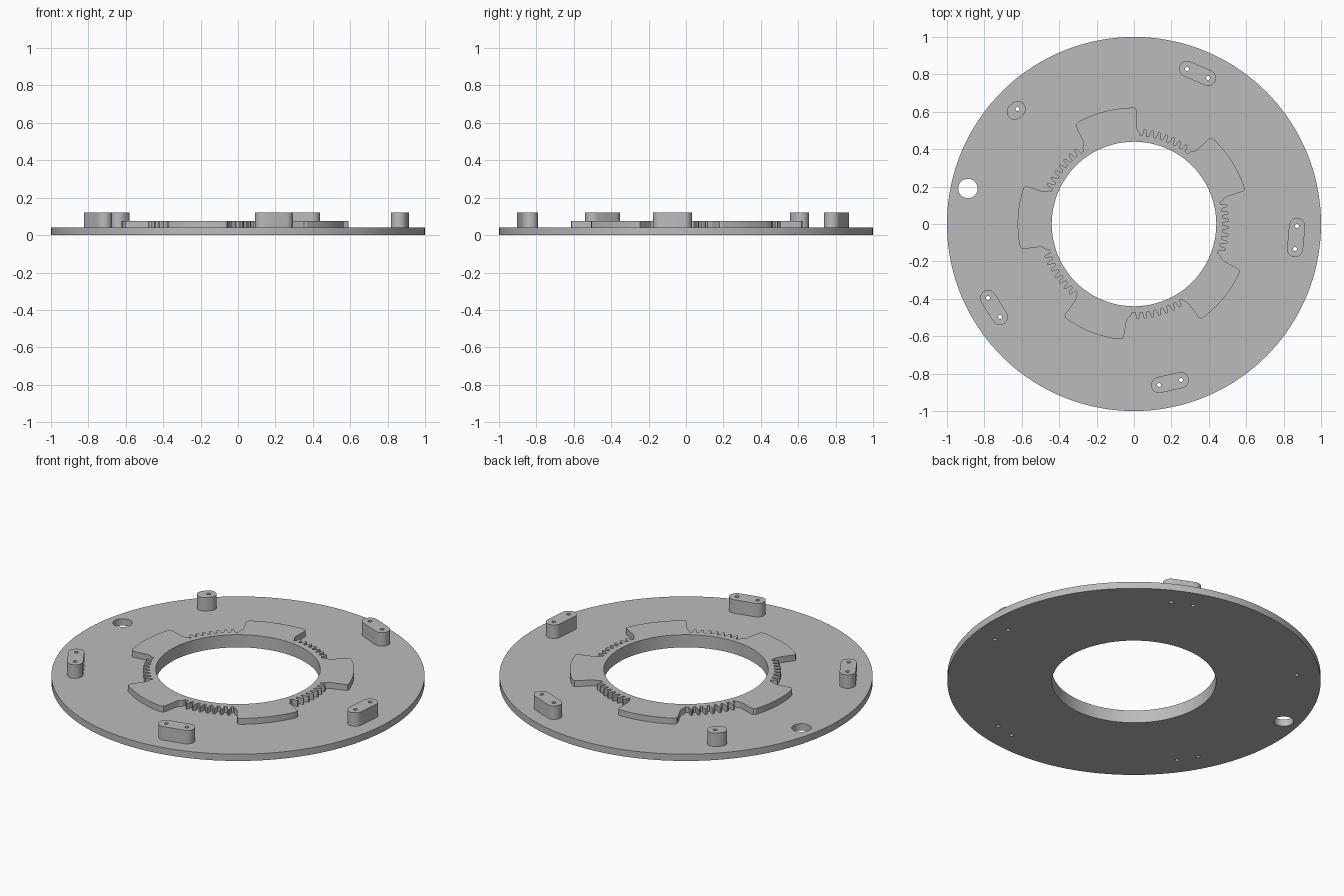
import bpy, bmesh
from math import sin, cos, pi, radians, atan2
from mathutils import Vector

old = bpy.data.objects.get("Cube")
if old:
    bpy.data.objects.remove(old, do_unlink=True)

grey = bpy.data.materials.new("plain_grey")
grey.use_nodes = True
GREY = (0.5, 0.5, 0.5, 1)
grey.diffuse_color = GREY
grey.node_tree.nodes["Principled BSDF"].inputs["Base Color"].default_value = GREY

PLATE_TOP, RING_TOP, POST_TOP = 0.04, 0.075, 0.12
BORE, PIN, POST_R = 0.44, 0.011, 0.043


def polar(deg, r):
    return (r * cos(radians(deg)), r * sin(radians(deg)))


def circle(c, r, n):
    return [(c[0] + r * cos(2 * pi * i / n), c[1] + r * sin(2 * pi * i / n)) for i in range(n)]


def capsule(a, b, r, n=12):
    """Outline of a slot shape around the segment a-b."""
    ang = atan2(b[1] - a[1], b[0] - a[0])
    pts = []
    for c, start in ((b, ang - pi / 2), (a, ang + pi / 2)):
        pts += [(c[0] + r * cos(start + pi * i / n), c[1] + r * sin(start + pi * i / n))
                for i in range(n + 1)]
    return pts


def extrude_outline(name, loops, z0, z1):
    """Solid from an outer loop and any hole loops."""
    cu = bpy.data.curves.new(name, 'CURVE')
    cu.dimensions, cu.fill_mode = '2D', 'BOTH'
    cu.extrude = (z1 - z0) / 2
    for loop in loops:
        sp = cu.splines.new('POLY')
        sp.points.add(len(loop) - 1)
        for p, (x, y) in zip(sp.points, loop):
            p.co = (x, y, 0, 1)
        sp.use_cyclic_u = True
    tmp = bpy.data.objects.new(name + "_outline", cu)
    bpy.context.collection.objects.link(tmp)
    bpy.context.view_layer.update()
    mesh = bpy.data.meshes.new_from_object(tmp.evaluated_get(bpy.context.evaluated_depsgraph_get()))
    bpy.data.objects.remove(tmp, do_unlink=True)
    bm = bmesh.new()
    bm.from_mesh(mesh)
    bmesh.ops.remove_doubles(bm, verts=bm.verts, dist=0.0001)
    bmesh.ops.translate(bm, verts=bm.verts, vec=Vector((0, 0, (z0 + z1) / 2)))
    bmesh.ops.recalc_face_normals(bm, faces=bm.faces)
    bm.to_mesh(mesh)
    bm.free()
    mesh.name = name
    mesh.materials.clear()
    mesh.materials.append(grey)
    ob = bpy.data.objects.new(name, mesh)
    bpy.context.collection.objects.link(ob)
    bpy.ops.object.select_all(action='DESELECT')
    ob.select_set(True)
    bpy.context.view_layer.objects.active = ob
    bpy.ops.object.shade_smooth_by_angle(angle=radians(25))
    return ob


# Posts: two slot centres and the pin holes through them
posts = {
    "back_post": ((0.283, 0.829), (0.396, 0.781)),
    "left_post": ((0.872, -0.011), (0.861, -0.134)),
    "front_post": ((0.134, -0.861), (0.251, -0.834)),
    "right_post": ((-0.78, -0.396), (-0.717, -0.497)),
    "short_post": ((-0.622, 0.615), (-0.637, 0.6)),
}
pins = {n: ([ab[0]] if n == "short_post" else list(ab)) for n, ab in posts.items()}
for name, (a, b) in posts.items():
    holes = [circle(c, PIN, 16) for c in pins[name]]
    extrude_outline(name, [capsule(a, b, POST_R)] + holes, PLATE_TOP, POST_TOP)

# Base plate with bore, locating hole and pin holes
loops = [circle((0, 0), 1, 144), circle((0, 0), BORE, 96), circle((-0.888, 0.19), 0.052, 32)]
loops += [circle(c, PIN, 16) for cs in pins.values() for c in cs]
extrude_outline("base_plate", loops, 0, PLATE_TOP)

# Toothed ring: five repeats of a gear segment followed by a raised lobe
TOOTH = [(-1.5, 0.474), (-1.1, 0.49), (-0.9, 0.504), (-0.4, 0.509),
         (0.4, 0.509), (0.9, 0.504), (1.1, 0.49), (1.5, 0.474)]
segment = [(56.3 + 4.5 * i + da, r) for i in range(7) for da, r in TOOTH]
segment += [(86.2, 0.474), (86.5, 0.487), (87.8, 0.5), (88.4, 0.523), (88.6, 0.605), (89, 0.617)]
segment += [(90 + 2 * i, 0.622) for i in range(15)]
segment += [(119.5, 0.62), (120.4, 0.615), (120.8, 0.603), (121.7, 0.517),
            (122.4, 0.503), (124, 0.492), (124.7, 0.474)]
ring = [polar(a + 72 * k, r) for k in range(5) for a, r in segment]
extrude_outline("toothed_ring", [ring, circle((0, 0), BORE, 96)], PLATE_TOP, RING_TOP)
